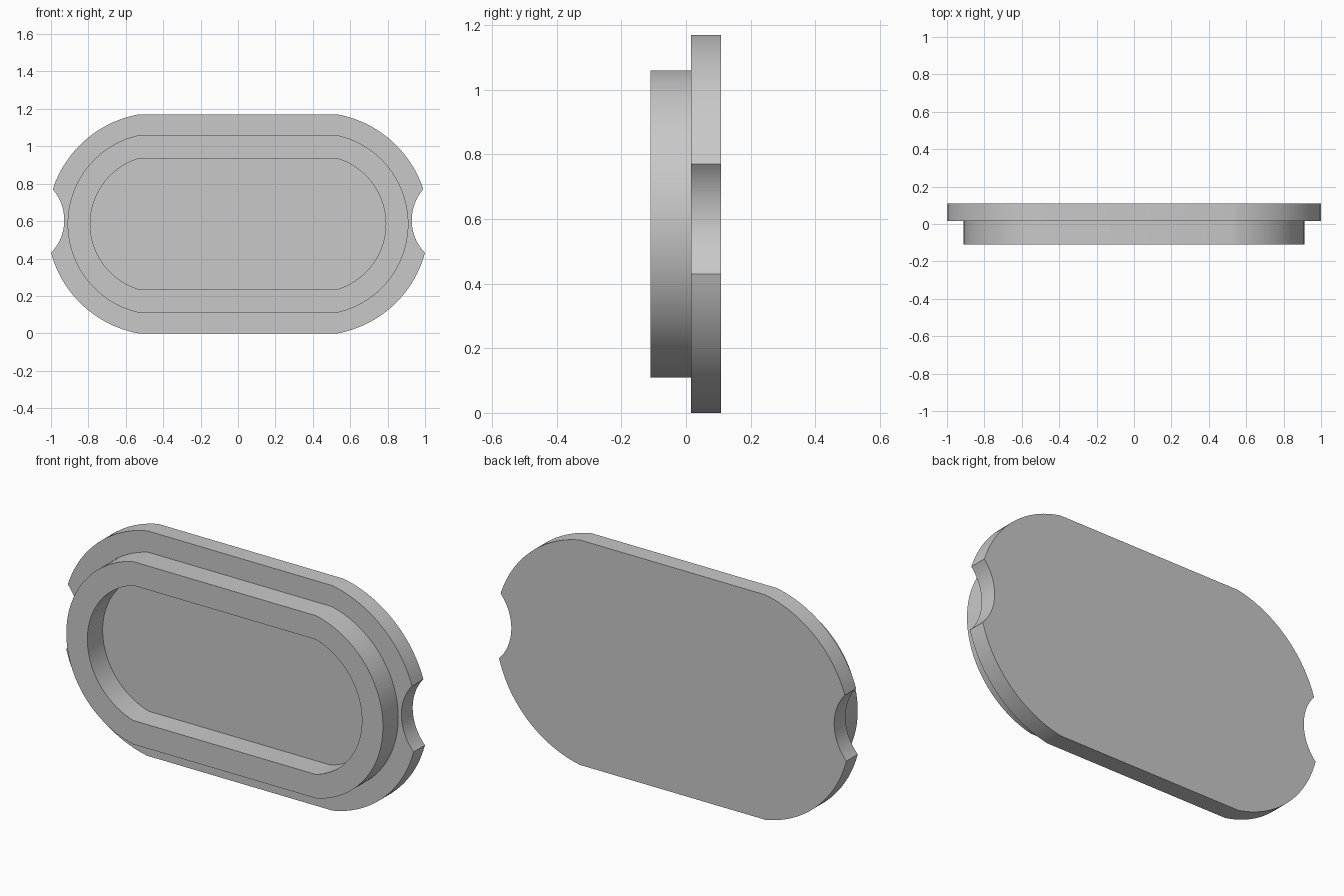
import bpy, bmesh
from math import asin, sin, cos, radians
from mathutils import Vector

cube = bpy.data.objects.get("Cube")
if cube:
    bpy.data.objects.remove(cube)

MID_Z = 0.585                       # height of the long axis
ARC_X = 0.425                       # centre of the end arcs
FRONT, STEP, BACK = -0.11, 0.016, 0.109

grey = bpy.data.materials.new("plain grey")
grey.use_nodes = True
COLOUR = (0.58, 0.58, 0.58, 1)
grey.diffuse_color = COLOUR
grey.node_tree.nodes["Principled BSDF"].inputs["Base Color"].default_value = COLOUR


def arc(radius, start, end, count):
    """Points along an end arc, centred on the long axis."""
    angles = [start + (end - start) * i / count for i in range(count + 1)]
    return [Vector((ARC_X + radius * cos(a), MID_Z + radius * sin(a))) for a in angles]


def notch(low, high, depth, count=24):
    """Inward circular bite between two points, without its end points."""
    middle, half = (low + high) / 2, (high - low) / 2
    radius = (half.length ** 2 + depth ** 2) / (2 * depth)
    along = half.normalized()
    outward = Vector((along.y, -along.x))
    centre = middle + outward * (radius - depth)
    sweep = asin(half.length / radius)
    angles = [sweep * (2 * i / count - 1) for i in range(1, count)]
    return [centre + radius * (along * sin(a) - outward * cos(a)) for a in angles]


def mirrored(right):
    """Close an outline by mirroring its right half across x = 0."""
    return right + [Vector((-p.x, p.y)) for p in reversed(right)]


def ring(bm, outline, y):
    return [bm.verts.new((p.x, y, p.y)) for p in outline]


def wall(bm, a, b):
    for i in range(len(a)):
        j = (i + 1) % len(a)
        bm.faces.new((a[i], a[j], b[j], b[i]))


def finish(bm, name):
    mesh = bpy.data.meshes.new(name)
    bm.to_mesh(mesh)
    bm.free()
    mesh.materials.append(grey)
    obj = bpy.data.objects.new(name, mesh)
    bpy.context.collection.objects.link(obj)
    bpy.ops.object.select_all(action='DESELECT')
    obj.select_set(True)
    bpy.context.view_layer.objects.active = obj
    bpy.ops.object.shade_smooth_by_angle(angle=radians(30))


# Back plate with a thumb notch in each end
R, HALF = 0.595, 0.585
tip = asin(HALF / R)
low, high = asin((0.43 - MID_Z) / R), asin((0.77 - MID_Z) / R)
lower, upper = arc(R, -tip, low, 24), arc(R, high, tip, 24)
plate = mirrored(lower + notch(lower[-1], upper[0], 0.066) + upper)
bm = bmesh.new()
front, back = ring(bm, plate, STEP), ring(bm, plate, BACK)
wall(bm, front, back)
bm.faces.new(front)
bm.faces.new(back)
bmesh.ops.recalc_face_normals(bm, faces=bm.faces)
finish(bm, "back_plate")

# Raised rim around the recess, open where it meets the plate
outer, inner = [mirrored(arc(r, -asin(h / r), asin(h / r), 56))
                for r, h in ((0.486, 0.475), (0.365, 0.351))]
bm = bmesh.new()
loops = [ring(bm, o, y) for o, y in
         ((outer, STEP), (outer, FRONT), (inner, FRONT), (inner, STEP))]
for a, b in zip(loops, loops[1:]):
    wall(bm, a, b)
# The front band must face -y
bm.normal_update()
band = next(f for f in bm.faces if all(abs(v.co.y - FRONT) < 1e-5 for v in f.verts))
if band.normal.y > 0:
    bmesh.ops.reverse_faces(bm, faces=bm.faces)
finish(bm, "raised_rim")
